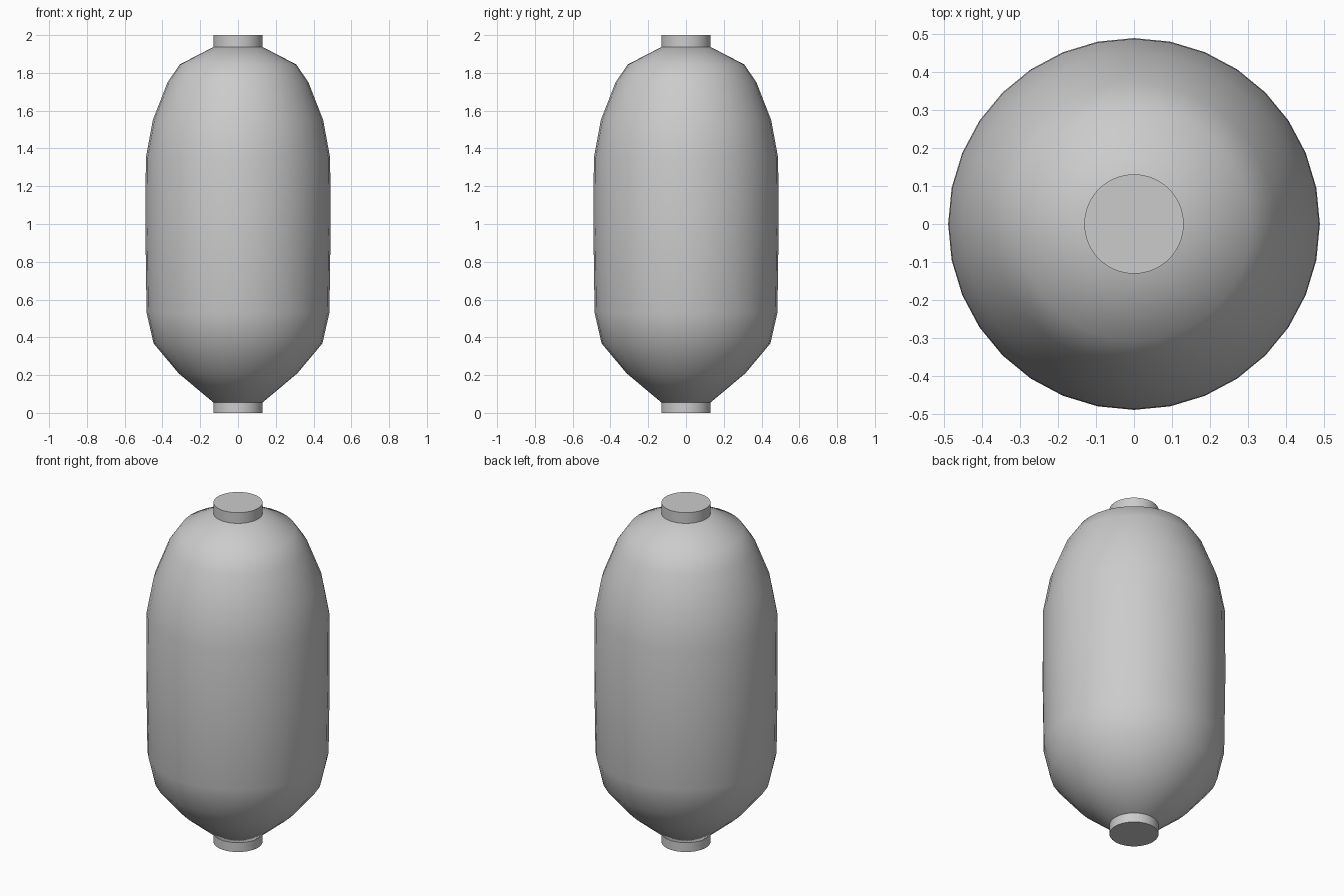
import bpy, bmesh
from math import sin, cos, tau, radians

if "Cube" in bpy.data.objects:
    bpy.data.objects.remove(bpy.data.objects["Cube"])


def lathe(name, profile, sides, angle):
    """Revolve (radius, z) points around z and close both ends."""
    bm = bmesh.new()
    rings = [[bm.verts.new((r * cos(tau * i / sides), r * sin(tau * i / sides), z))
              for i in range(sides)] for r, z in profile]
    for a, b in zip(rings, rings[1:]):
        for i in range(sides):
            j = (i + 1) % sides
            bm.faces.new((a[i], a[j], b[j], b[i]))
    bm.faces.new(rings[0][::-1])
    bm.faces.new(rings[-1])
    mesh = bpy.data.meshes.new(name)
    bm.to_mesh(mesh)
    bm.free()
    ob = bpy.data.objects.new(name, mesh)
    bpy.context.collection.objects.link(ob)
    bpy.ops.object.select_all(action='DESELECT')
    ob.select_set(True)
    bpy.context.view_layer.objects.active = ob
    bpy.ops.object.shade_smooth_by_angle(angle=radians(angle))
    return ob


# Rounded lantern shade, slightly tapered toward the bottom
lathe("lantern_body", [(0.13, 0.055), (0.315, 0.21), (0.447, 0.368), (0.484, 0.53),
                       (0.49, 0.95), (0.488, 1.35), (0.451, 1.55), (0.373, 1.75),
                       (0.308, 1.845), (0.13, 1.937)], 32, 50)

# Round end caps
for name, z0, z1 in (("bottom_cap", 0.0, 0.055), ("top_cap", 1.937, 2.0)):
    lathe(name, [(0.131, z0), (0.131, z1)], 64, 30)
